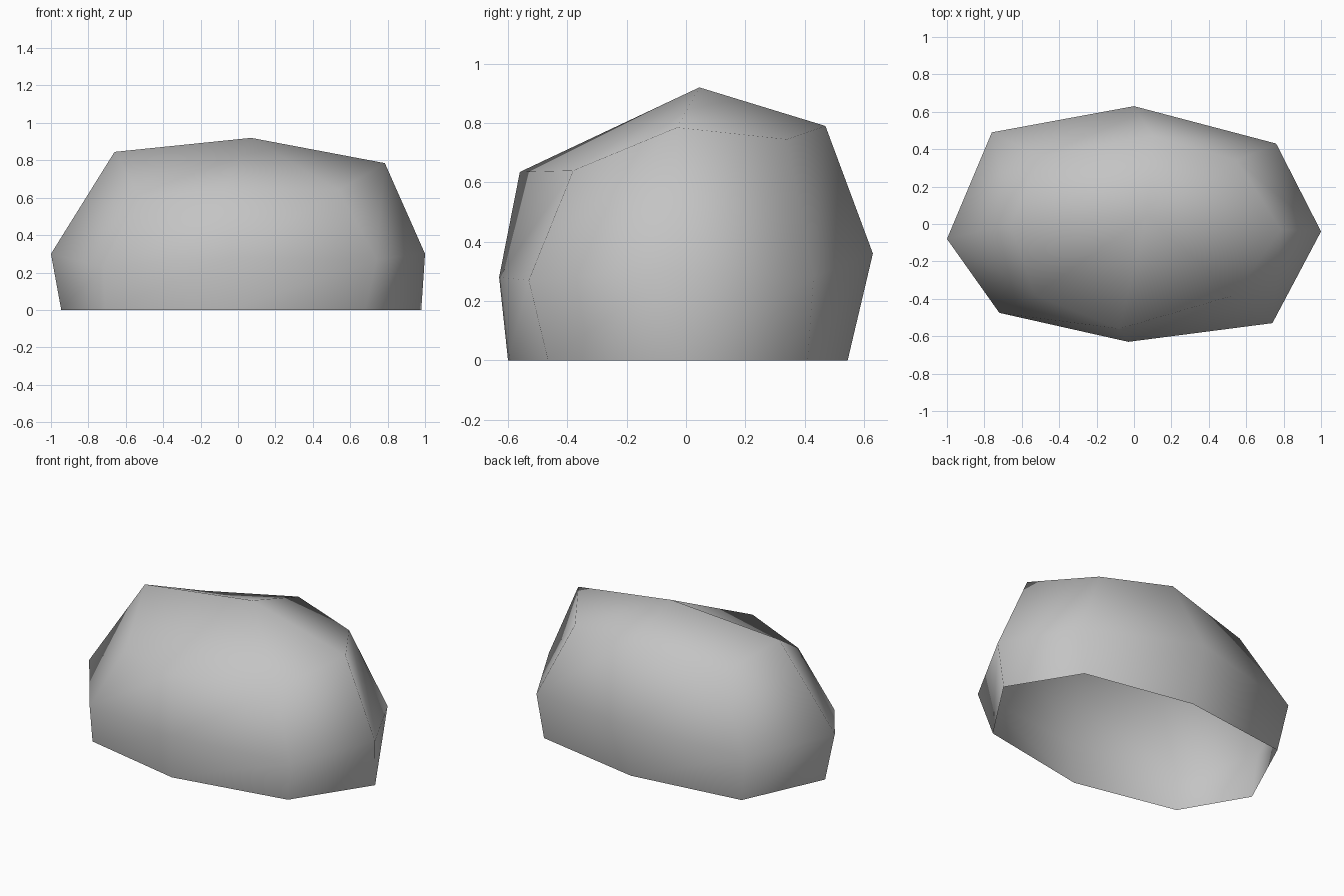
import bpy
import bmesh

# Remove the default cube only
cube = bpy.data.objects.get("Cube")
if cube:
    bpy.data.objects.remove(cube, do_unlink=True)

# Stone material
stone = bpy.data.materials.new("stone_grey")
stone.use_nodes = True
grey = (0.55, 0.55, 0.55, 1.0)
stone.diffuse_color = grey
bsdf = next(n for n in stone.node_tree.nodes if n.type == "BSDF_PRINCIPLED")
bsdf.inputs["Base Color"].default_value = grey
bsdf.inputs["Roughness"].default_value = 0.9

# Irregular eight-sided cross-sections, counter-clockwise from the left (+x) side
base_ring = [
    (0.98, -0.01, 0), (0.72, 0.41, 0), (0.01, 0.545, 0), (-0.71, 0.45, 0),
    (-0.945, -0.06, 0), (-0.71, -0.46, 0), (-0.05, -0.6, 0), (0.68, -0.465, 0),
]
belly_ring = [
    (1, -0.04, 0.3), (0.76, 0.43, 0.28), (0, 0.63, 0.36), (-0.76, 0.49, 0.3),
    (-1, -0.08, 0.3), (-0.72, -0.475, 0.23), (-0.03, -0.63, 0.28), (0.74, -0.53, 0.27),
]
shoulder_ring = [
    (0.785, -0.03, 0.785), (0.55, 0.34, 0.745), (0.1, 0.47, 0.79), (-0.5, 0.36, 0.71),
    (-0.66, 0, 0.845), (-0.53, -0.38, 0.61), (-0.08, -0.56, 0.635), (0.54, -0.38, 0.64),
]
peak_point = (0.07, 0.045, 0.92)


def bridge(bm, lower, upper):
    """Join two rings of equal length with a band of quads."""
    count = len(lower)
    for i in range(count):
        j = (i + 1) % count
        bm.faces.new((lower[i], lower[j], upper[j], upper[i]))


# Boulder shell: two bands and a fan to the peak, open underneath
bm = bmesh.new()
rings = [[bm.verts.new(p) for p in ring]
         for ring in (base_ring, belly_ring, shoulder_ring)]
for lower, upper in zip(rings, rings[1:]):
    bridge(bm, lower, upper)

peak = bm.verts.new(peak_point)
crown = rings[-1]
for a, b in zip(crown, crown[1:] + crown[:1]):
    bm.faces.new((a, b, peak))

# Smooth shading over the whole stone
for face in bm.faces:
    face.smooth = True

mesh = bpy.data.meshes.new("boulder")
bm.to_mesh(mesh)
bm.free()
mesh.materials.append(stone)
boulder = bpy.data.objects.new("boulder", mesh)
bpy.context.collection.objects.link(boulder)
